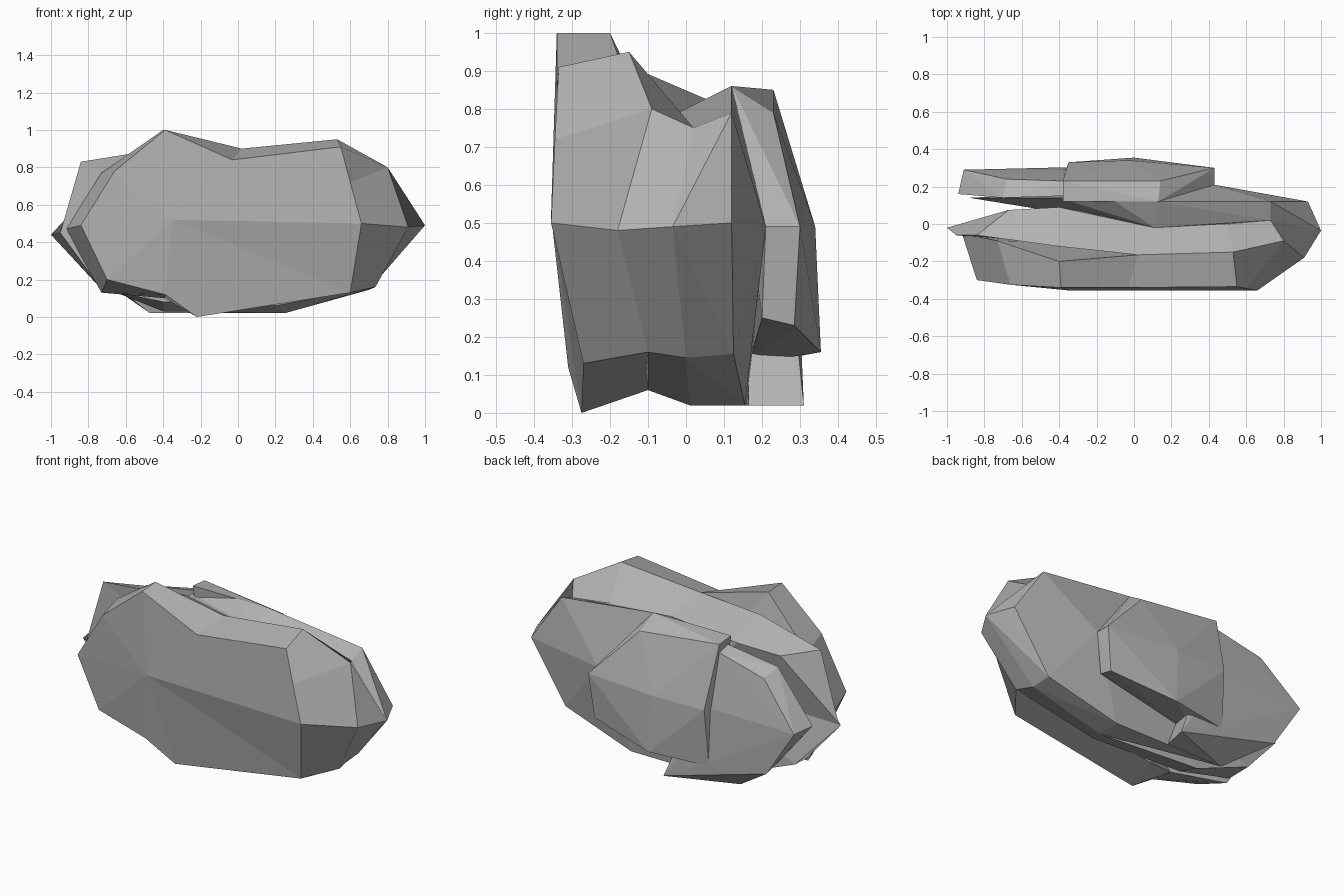
import bpy
import bmesh

if "Cube" in bpy.data.objects:
    bpy.data.objects.remove(bpy.data.objects["Cube"], do_unlink=True)

# Plain stone colour
stone = bpy.data.materials.new("grey stone")
stone.use_nodes = True
stone.diffuse_color = (.45, .45, .45, 1)
stone.node_tree.nodes["Principled BSDF"].inputs["Base Color"].default_value = stone.diffuse_color


def finish(name, bm):
    """Turn a bmesh into a flat shaded stone object."""
    bmesh.ops.recalc_face_normals(bm, faces=bm.faces)
    mesh = bpy.data.meshes.new(name)
    bm.to_mesh(mesh)
    bm.free()
    mesh.materials.append(stone)
    stone_object = bpy.data.objects.new(name, mesh)
    bpy.context.collection.objects.link(stone_object)
    return stone_object


def fan(bm, ring, centre):
    """Close a ring with triangles that meet at one point."""
    tip = bm.verts.new(centre)
    for i, vert in enumerate(ring):
        bm.faces.new((vert, ring[i - 1], tip))


def loft_slab(name, front_ring, back_ring, front_centre, back_centre):
    """Join two rings of corners and close both ends."""
    bm = bmesh.new()
    front = [bm.verts.new(point) for point in front_ring]
    back = [bm.verts.new(point) for point in back_ring]
    for i in range(len(front)):
        bm.faces.new((front[i - 1], front[i], back[i], back[i - 1]))
    fan(bm, front, front_centre)
    fan(bm, back, back_centre)
    return finish(name, bm)


def faceted_slab(name, corners):
    """Wrap a convex chunk of stone around its corners."""
    bm = bmesh.new()
    for corner in corners:
        bm.verts.new(corner)
    result = bmesh.ops.convex_hull(bm, input=bm.verts)
    unused = {g for g in result["geom_interior"] + result["geom_unused"]
              if isinstance(g, bmesh.types.BMVert)}
    bmesh.ops.delete(bm, geom=list(unused), context="VERTS")
    return finish(name, bm)


# Front slab: broad face with a chipped rim
front_rim = [
    (-.39, -.34, 1), (-.03, -.34, .84), (.55, -.335, .91), (.6, -.345, .72),
    (.66, -.355, .5), (.6, -.27, .13), (-.22, -.275, 0), (-.39, -.31, .12),
    (-.7, -.3, .2), (-.84, -.3, .49), (-.66, -.325, .78)]
front_back_rim = [
    (-.4, -.2, 1), (.02, -.165, .9), (.53, -.15, .95), (.8, -.09, .8),
    (.91, -.18, .48), (.735, -.1, .16), (-.2, -.1, .06), (-.39, -.165, .1),
    (-.73, -.1, .13), (-.92, -.05, .47), (-.73, -.09, .77)]
loft_slab("front_slab", front_rim, front_back_rim, (-.35, -.355, .52), (0, -.1, .5))

# Middle slab: shares the right rim of the front slab, slopes back to a valley
middle_rim = [(-.4, -.12, .9)] + front_back_rim[1:6] + [
    (.2, -.1, .06), (-.4, -.1, .08), (-.73, -.08, .15), (-.95, -.06, .45),
    (-.84, -.06, .83)]
valley_rim = [
    (-.4, .09, .81), (.11, -.02, .79), (.5, 0, .77), (.73, .02, .75),
    (1, -.035, .49), (.7, 0, .145), (.25, .01, .02), (-.4, .05, .03),
    (-.75, .05, .17), (-1, -.02, .44), (-.67, .075, .8)]
loft_slab("middle_slab", middle_rim, valley_rim, (0, -.15, .5), (0, .03, .5))

# Inner slab: rises behind the valley
faceted_slab("inner_slab", [
    (.11, -.02, .79), (.73, .02, .75), (1, -.035, .49), (.7, 0, .145),
    (.25, .01, .02), (-.1, .12, .86), (.13, .12, .86), (.73, .12, .79),
    (.93, .12, .5), (.7, .125, .155), (.25, .155, .02), (.43, .21, .49),
    (-.4, .14, .8), (-.88, .14, .45), (-.65, .14, .2), (-.47, .16, .02)])

# Back slab: large raised panel with an undercut
faceted_slab("back_slab", [
    (.13, .12, .86), (.14, .23, .79), (.43, .21, .49), (.43, .3, .49),
    (-.02, .34, .49), (-.35, .33, .49), (-.38, .23, .85), (-.38, .12, .86),
    (0, .355, .16), (.4, .2, .25), (.4, .285, .23), (-.36, .3, .15),
    (-.3, .165, .13)])

# Side slab: lower chunk beside the back panel
faceted_slab("side_slab", [
    (-.91, .29, .48), (-.94, .16, .49), (-.68, .24, .73), (-.7, .14, .77),
    (-.38, .23, .8), (-.38, .15, .82), (-.38, .29, .49), (-.73, .29, .2),
    (-.7, .15, .2), (-.47, .16, .02), (-.07, .31, .02), (-.1, .165, .02)])
